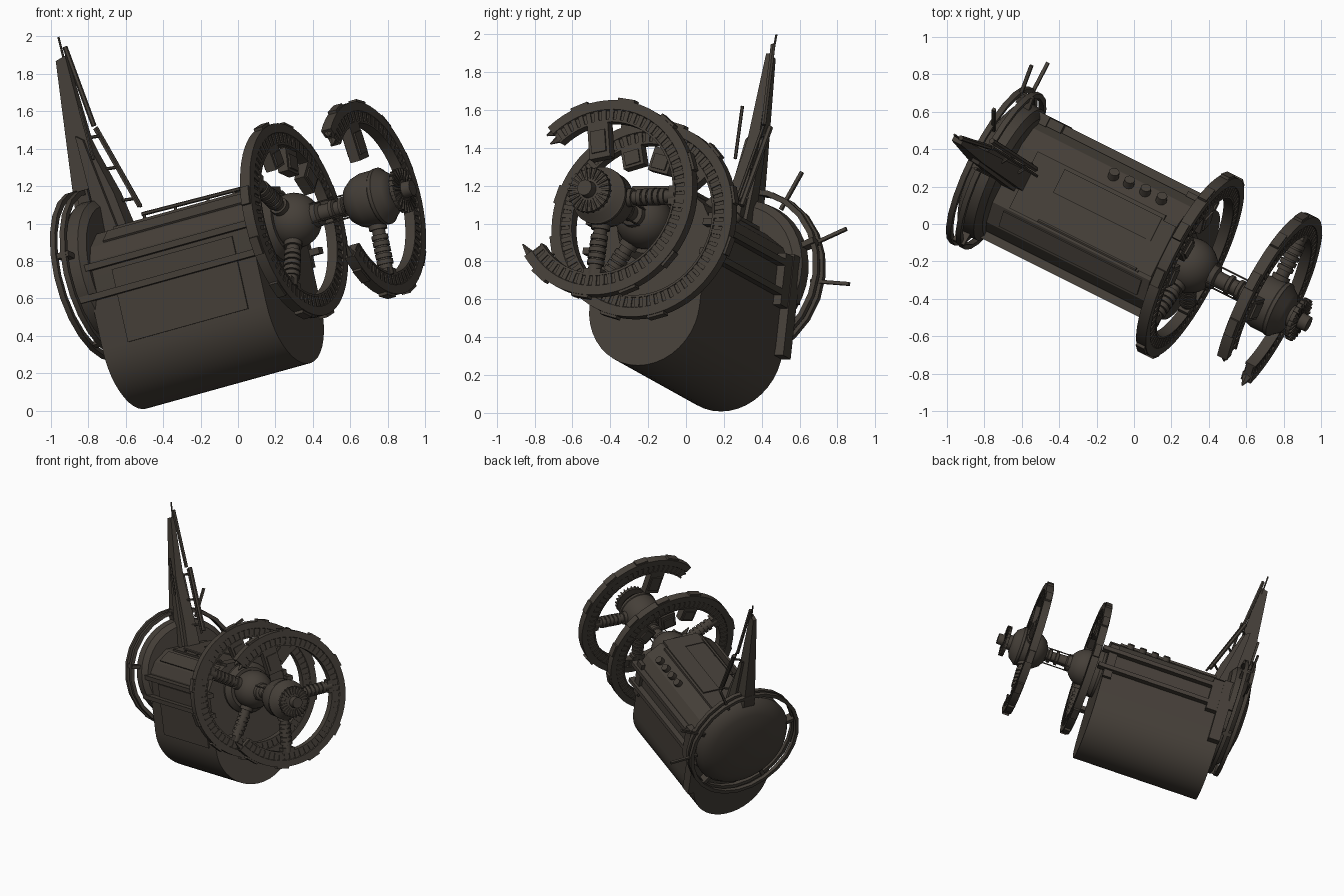
import bpy, bmesh, math
from mathutils import Matrix, Vector

if "Cube" in bpy.data.objects:
    bpy.data.objects.remove(bpy.data.objects["Cube"])

# Local frame: X = long axis (nose), Y = side, Z = up; tilted into the world
A = Vector((0.868, -0.434, 0.241)).normalized()
S = Vector((0.447, 0.894, 0)).normalized()
U = A.cross(S).normalized()
M = Matrix.Translation((0.3, -0.22, 1.015)) @ Matrix((A, S, U)).transposed().to_4x4()

mat = bpy.data.materials.new("dark brown metal")
mat.diffuse_color = (0.060, 0.050, 0.040, 1)
mat.use_nodes = True
mat.node_tree.nodes["Principled BSDF"].inputs["Base Color"].default_value = mat.diffuse_color
TAU = 2 * math.pi


def finish(name, bm, angle=35):
    bmesh.ops.remove_doubles(bm, verts=bm.verts, dist=1e-5)
    bmesh.ops.recalc_face_normals(bm, faces=bm.faces)
    for f in bm.faces:
        f.smooth = True
    for e in bm.edges:
        e.smooth = len(e.link_faces) == 2 and e.calc_face_angle(0) < math.radians(angle)
    me = bpy.data.meshes.new(name)
    bm.to_mesh(me)
    bm.free()
    me.transform(M)
    me.materials.append(mat)
    ob = bpy.data.objects.new(name, me)
    bpy.context.collection.objects.link(ob)
    return ob


def box(bm, c, size, ang=0, t0=0):
    """Box; with two numbers in c it is (t, radius), polar about the long axis."""
    if len(c) == 2:
        m = Matrix.Translation((t0, 0, 0)) @ Matrix.Rotation(ang, 4, 'X') @ Matrix.Translation((c[0], c[1], 0))
    else:
        m = Matrix.Translation(c) @ Matrix.Rotation(ang, 4, 'X')
    bmesh.ops.create_cube(bm, size=1, matrix=m @ Matrix.Diagonal((*size, 1)))


def tube(bm, p, q, r, r2=None, n=10):
    p, q = Vector(p), Vector(q)
    d = q - p
    m = Matrix.Translation((p + q) / 2) @ d.to_track_quat('Z', 'Y').to_matrix().to_4x4()
    bmesh.ops.create_cone(bm, cap_ends=True, segments=n, radius1=r,
                          radius2=r if r2 is None else r2, depth=d.length, matrix=m)


def revolve(bm, prof, n=32, t0=0, closed=False, a0=0, a1=TAU):
    """Turn (t, r) points about the long axis, fully or over an arc."""
    full = a1 - a0 > TAU - 1e-4
    rings = []
    for i in range(n if full else n + 1):
        a = a0 + (a1 - a0) * i / n
        rings.append([bm.verts.new((t0 + t, r * math.cos(a), r * math.sin(a))) for t, r in prof])
    k = len(prof)
    for i in range(n):
        p, q = rings[i], rings[(i + 1) % len(rings)]
        for j in range(k if closed else k - 1):
            bm.faces.new((p[j], p[(j + 1) % k], q[(j + 1) % k], q[j]))
    if closed and not full:
        bm.faces.new(rings[0])
        bm.faces.new(rings[-1])


def prism(bm, pts, place_a, place_b):
    a = [bm.verts.new(place_a(*p)) for p in pts]
    b = [bm.verts.new(place_b(*p)) for p in pts]
    bm.faces.new(a)
    bm.faces.new(b)
    for i in range(len(a)):
        j = (i + 1) % len(a)
        bm.faces.new((a[i], a[j], b[j], b[i]))


# Hull: U-shaped section with chamfered deck
bm = bmesh.new()
R, CW = 0.325, -0.435
sec = [(-R, 0.04), (-0.28, 0.12), (-0.17, 0.195), (0.17, 0.195), (0.28, 0.12), (R, 0.04)]
sec += [(R * math.cos(i * math.pi / 20), CW - R * math.sin(i * math.pi / 20)) for i in range(21)]
prism(bm, sec, lambda v, w: (-1.12, v, w), lambda v, w: (-0.11, v, w))
finish("hull", bm, 25)

# Hull plating on deck and side
bm = bmesh.new()
box(bm, (-0.585, 0.01, 0.2), (0.79, 0.34, 0.02))
box(bm, (-0.5, 0.09, 0.21), (0.6, 0.14, 0.02))
box(bm, (-0.17, 0.0, 0.2), (0.12, 0.3, 0.03))
box(bm, (-0.59, -R, -0.23), (0.74, 0.016, 0.40))
box(bm, (-0.58, -0.225, 0.158), (0.85, 0.1, 0.02), 0.6)
finish("hull_plates", bm)

# Long side beams and rear brackets
bm = bmesh.new()
for s in (-1, 1):
    for w in (0.01, -0.15):
        box(bm, (-0.61, s * 0.345, w), (1.12, 0.05, 0.035))
box(bm, (-1.08, 0.345, -0.2), (0.09, 0.06, 0.55))
box(bm, (-1.0, 0.345, -0.08), (0.1, 0.05, 0.28))
box(bm, (-0.14, 0.335, -0.08), (0.07, 0.03, 0.3))
finish("side_beams", bm)

# Deck rail and row of knobs
bm = bmesh.new()
tube(bm, (-0.80, -0.15, 0.235), (-0.2, -0.15, 0.225), 0.011, n=6)
for t in (-0.79, -0.6, -0.4, -0.24):
    tube(bm, (t, -0.15, 0.18), (t, -0.15, 0.235), 0.009, n=6)
for t in (-0.56, -0.465, -0.365, -0.265):
    tube(bm, (t, 0.225, 0.13), (t, 0.265, 0.175), 0.032, 0.028, n=12)
finish("deck_rail_and_knobs", bm)

# Rear dome
bm = bmesh.new()
revolve(bm, [(-1.08, 0), (-1.08, 0.35), (-1.11, 0.39), (-1.18, 0.395), (-1.225, 0.365),
             (-1.26, 0.29), (-1.285, 0.16), (-1.29, 0)], 40)
finish("rear_dome", bm)

# Rear hoops with struts and antenna spikes
bm = bmesh.new()
for t, r in ((-1.222, 0.455), (-1.165, 0.45)):
    revolve(bm, [(t - 0.015, r - 0.014), (t + 0.015, r - 0.014), (t + 0.015, r + 0.014),
                 (t - 0.015, r + 0.014)], 24, closed=True)
for i in range(5):
    box(bm, (-1.17, 0.42), (0.07, 0.08, 0.03), i * TAU / 5 + 0.4)
for d, r1 in ((64, 0.63), (24, 0.63), (-4, 0.63)):
    box(bm, (-1.21, (0.4 + r1) / 2), (0.018, r1 - 0.4, 0.018), math.radians(d))
finish("rear_hoops", bm)

# Tail fin: tapered in thickness, leaning slightly to one side
bm = bmesh.new()
fin = [(-1.19, 1.175), (-1.13, 1.19), (-1.095, 0.72), (-1.07, 0.63), (-0.995, 0.40),
       (-0.95, 0.18), (-1.12, 0.18), (-1.24, 0.38)]
th = lambda w: 0.062 - 0.04 * w
lean = lambda w: 0.035 * w
prism(bm, fin, lambda t, w: (t, lean(w) - th(w), w), lambda t, w: (t, lean(w) + th(w), w))
for s in (-1, 1):
    prism(bm, [(-1.15, 0.75), (-1.11, 0.72), (-1.0, 0.19), (-1.11, 0.19)],
          lambda t, w: (t, lean(w), w), lambda t, w: (t, lean(w) + s * (th(w) + 0.02), w))
finish("tail_fin", bm)

# Masts close beside the fin
bm = bmesh.new()
tube(bm, (-1.135, 0.06, 1.24), (-1.08, 0.085, 0.79), 0.014, n=6)
tube(bm, (-1.15, 0.05, 1.10), (-1.16, 0.06, 1.30), 0.006, n=6)
tube(bm, (-1.06, -0.05, 0.60), (-1.075, -0.05, 0.89), 0.009, n=6)
tube(bm, (-1.09, 0.12, 0.78), (-0.92, 0.09, 0.31), 0.016, n=6)
tube(bm, (-1.07, 0.09, 0.78), (-0.90, 0.06, 0.30), 0.009, n=6)
for f in (0.1, 0.5, 0.9):
    t, w = -1.09 + 0.17 * f, 0.78 - 0.47 * f
    tube(bm, (t - 0.05, 0.03, w), (t, 0.11, w), 0.009, n=6)
finish("fin_masts", bm)


def wheel(name, t0, a0, a1, spokes, boxes):
    """Toothed rim, outer tiles, ribbed spokes and hanging boxes (angle, radius, length)."""
    a0, a1 = math.radians(a0), math.radians(a1)
    inside = lambda a: a0 + 0.12 < a < a1 - 0.12 or a1 - a0 > 6.28
    bm = bmesh.new()
    n = int(64 * (a1 - a0) / TAU)
    revolve(bm, [(-0.02, 0.418), (0.02, 0.418), (0.02, 0.475), (0.03, 0.48), (0.03, 0.53),
                 (-0.03, 0.53), (-0.03, 0.48), (-0.02, 0.475)], n, t0, True, a0, a1)
    revolve(bm, [(-0.03, 0.412), (0.03, 0.412), (0.03, 0.424), (-0.03, 0.424)], n, t0, True, a0, a1)
    for i in range(64):
        a = a0 + (i + 0.5) * TAU / 64
        if a < a1:
            box(bm, (0, 0.45), (0.054, 0.062, 0.026), a, t0)
    for i in range(12):
        a = a0 + (i + 0.5) * TAU / 12
        if inside(a) and i % 6 != 4:
            box(bm, (0, 0.532), (0.05, 0.022, 0.10), a, t0)
    finish(name + "_rim", bm)
    bm = bmesh.new()
    for d in spokes:
        c, s = math.cos(math.radians(d)), math.sin(math.radians(d))
        P = lambda r: (t0, r * c, r * s)
        tube(bm, P(0.08), P(0.42), 0.036, n=14)
        tube(bm, P(0.11), P(0.17), 0.05, n=14)
        for k in range(5):
            r = 0.2 + k * 0.034
            tube(bm, P(r), P(r + 0.025), 0.046, n=14)
        box(bm, (0, 0.405), (0.06, 0.04, 0.1), math.radians(d), t0)
    finish(name + "_spokes", bm)
    bm = bmesh.new()
    for d, r, ln in boxes:
        box(bm, (0, r), (0.06, ln, 0.12), math.radians(d), t0)
        box(bm, (0, r - 0.01), (0.08, ln * 0.6, 0.085), math.radians(d), t0)
        box(bm, (0, 0.39), (0.03, 0.08, 0.05), math.radians(d), t0)
    finish(name + "_boxes", bm)


T2 = 0.48
wheel("inner_wheel", 0, 0, 360, (150, -120), ((42, 0.35, 0.13), (77, 0.33, 0.13), (106, 0.36, 0.12)))
wheel("broken_wheel", T2, -143, 134, (2, -92), ((101, 0.32, 0.2),))

# Splinters on the broken rim ends
bm = bmesh.new()
for d, e, r, w in ((-143, -151, 0.505, 0.025), (134, 140, 0.45, 0.022), (134, 138, 0.5, 0.022)):
    a, b = math.radians(d), math.radians(e)
    tube(bm, (T2, r * math.cos(a), r * math.sin(a)),
         (T2 + 0.01, (r + 0.01) * math.cos(b), (r + 0.01) * math.sin(b)), w, 0.004, n=5)
finish("rim_splinters", bm)

# Hubs: ball on the hull, barrel with fluted cap at the nose
bm = bmesh.new()
ball = [(-0.15 * math.cos(i * math.pi / 14), 0.15 * math.sin(i * math.pi / 14)) for i in range(15)]
revolve(bm, ball, 32)
revolve(bm, [(-0.15, 0), (-0.15, 0.2), (-0.09, 0.2), (-0.05, 0.165), (-0.05, 0)], 32)
finish("inner_hub", bm)

bm = bmesh.new()
revolve(bm, [(-0.15, 0), (-0.145, 0.06), (-0.12, 0.105), (-0.08, 0.135), (-0.03, 0.15), (0.05, 0.15),
             (0.055, 0.155), (0.075, 0.155), (0.08, 0.145), (0.12, 0.115), (0.14, 0.07), (0.14, 0)], 32, T2)
revolve(bm, [(0.13, 0), (0.13, 0.06), (0.165, 0.06), (0.17, 0.118), (0.192, 0.118), (0.2, 0.045),
             (0.25, 0.042), (0.25, 0)], 28, T2)
for i in range(24):
    box(bm, (0.187, 0.09), (0.034, 0.065, 0.009), i * TAU / 24, T2)
finish("nose_hub", bm)

# Axle joining the hubs, with collars and thin cables
bm = bmesh.new()
revolve(bm, [(0.1, 0.03), (0.1, 0.075), (0.16, 0.065), (0.17, 0.045), (0.23, 0.042), (0.235, 0.055),
             (0.255, 0.055), (0.26, 0.04), (0.29, 0.04), (0.295, 0.055), (0.315, 0.055),
             (0.32, 0.045), (0.36, 0.06), (0.36, 0.03)], 20)
for a in (0.4, 2.2, 3.8, 5.3):
    y, z = 0.07 * math.cos(a), 0.07 * math.sin(a)
    tube(bm, (0.1, y, z), (0.38, y, z), 0.005, n=5)
finish("axle", bm)
